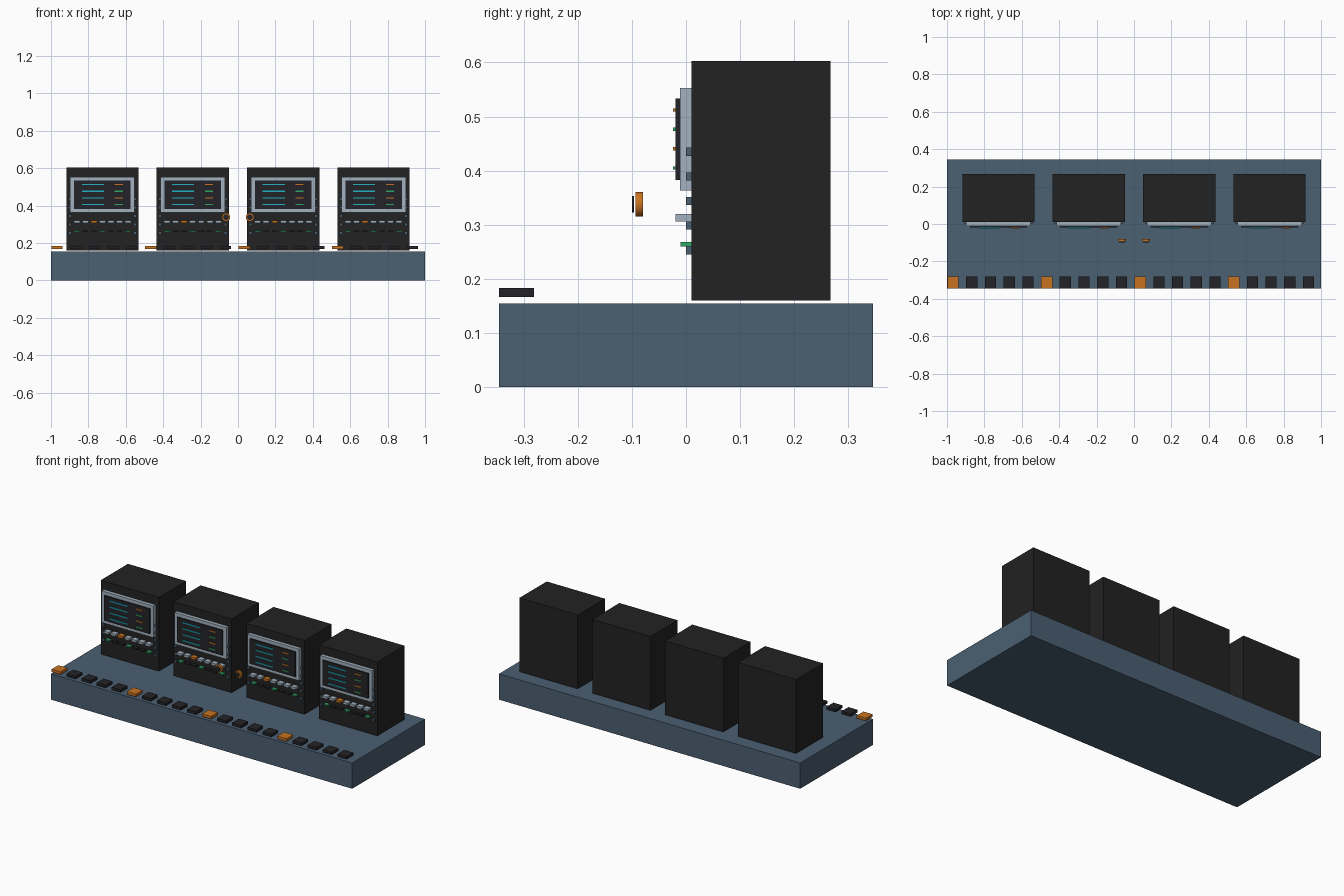
import bpy
from math import radians

cube = bpy.data.objects.get("Cube")
if cube:
    bpy.data.objects.remove(cube, do_unlink=True)


def material(name, rgb):
    m = bpy.data.materials.new(name)
    m.use_nodes = True
    color = (*rgb, 1.0)
    m.diffuse_color = color
    m.node_tree.nodes["Principled BSDF"].inputs["Base Color"].default_value = color
    return m


slate = material("slate_blue", (0.07, 0.115, 0.17))
black = material("cabinet_black", (0.016, 0.016, 0.016))
charcoal = material("charcoal", (0.017, 0.017, 0.021))
silver = material("silver", (0.36, 0.44, 0.52))
orange = material("orange", (0.58, 0.17, 0.015))
cyan = material("cyan", (0.016, 0.45, 0.56))
green = material("green", (0.03, 0.38, 0.13))


def box(name, mat, x, y, z):
    """Box from (min, max) ranges on each axis."""
    bpy.ops.mesh.primitive_cube_add(
        size=1, location=[(a + b) / 2 for a, b in (x, y, z)])
    ob = bpy.context.object
    ob.name = name
    ob.scale = [b - a for a, b in (x, y, z)]
    bpy.ops.object.transform_apply(location=False, rotation=False, scale=True)
    ob.data.materials.append(mat)
    return ob


def around(center, half):
    return (center - half, center + half)


def disc(name, mat, radius, x, y, z):
    """Cylinder facing the front, with y as a (min, max) range."""
    bpy.ops.mesh.primitive_cylinder_add(
        vertices=24, radius=radius, depth=y[1] - y[0],
        location=(x, sum(y) / 2, z), rotation=(radians(90), 0, 0))
    ob = bpy.context.object
    ob.name = name
    ob.data.materials.append(mat)
    bpy.ops.object.shade_smooth_by_angle(angle=radians(40))


# Long console base
box("console_base", slate, (-1, 1), (-0.345, 0.345), (0, 0.155))


def station(cx):
    """One cabinet with its screen, buttons and lamps."""
    box("cabinet", black, around(cx, 0.193), (0.01, 0.267), (0.16, 0.603))
    box("screen_bezel", silver, around(cx, 0.172), (-0.011, 0.01), (0.363, 0.553))
    box("screen", charcoal, around(cx, 0.151), (-0.019, -0.011), (0.383, 0.533))

    # Readout lines and status bars
    for row, bar_color in enumerate((orange, green, orange, green)):
        z = around(0.512 - row * 0.0357, 0.003)
        y = (-0.024, -0.019)
        box("readout_line", cyan, (cx - 0.11, cx + 0.008), y, z)
        box("status_bar", bar_color, (cx + 0.066, cx + 0.109), y, z)

    # Button row and lamp row
    for i in range(7):
        x = cx + (i - 3) * 0.0455
        box("button", orange if i == 2 else silver,
            around(x, 0.016), (-0.019, 0.01), (0.306, 0.32))
        box("lamp", green if i % 3 == 0 else charcoal,
            around(x, 0.014), (-0.01, 0.01), (0.26, 0.268))

    # Fasteners down both edges
    for side in (-1, 1):
        for i in range(5):
            box("edge_fastener", slate, around(cx + side * 0.174, 0.008),
                (0, 0.01), around(0.435 - i * 0.0455, 0.0075))


for cx in (-0.725, -0.242, 0.242, 0.725):
    station(cx)

# Pair of floating ear cups
for side in (-1, 1):
    disc("ear_cup", orange, 0.0225, side * 0.064, (-0.093, -0.079), 0.338)
    disc("ear_cup_pad", charcoal, 0.015, side * 0.064, (-0.1, -0.096), 0.338)

# Row of large keys along the front edge
for i in range(20):
    box("desk_key", orange if i % 5 == 0 else charcoal,
        around(-0.967 + i * 0.1, 0.03), (-0.345, -0.281), (0.167, 0.183))
